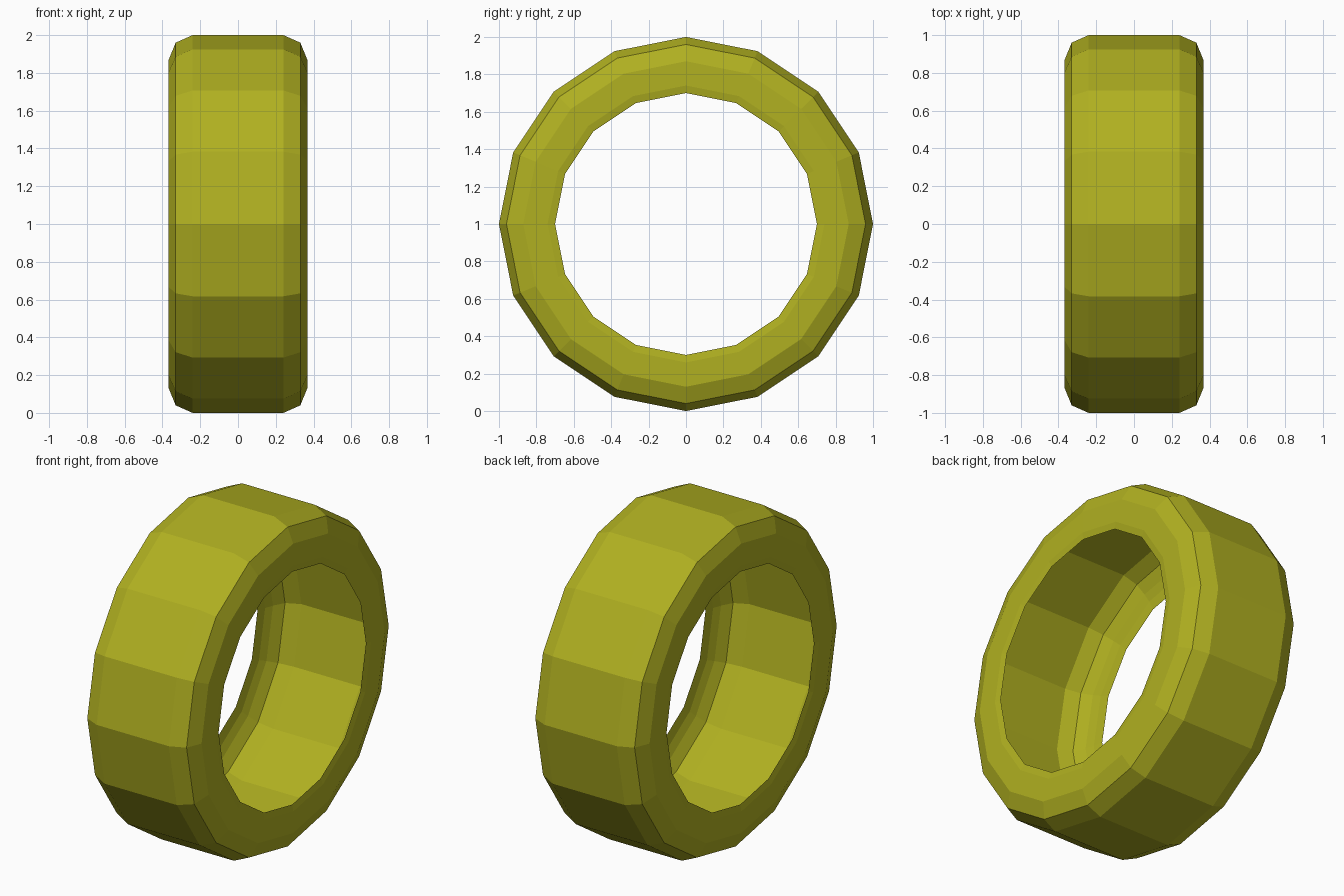
import bpy, bmesh, math

if "Cube" in bpy.data.objects:
    bpy.data.objects.remove(bpy.data.objects["Cube"])

SIDES = 16
CENTRE_Z = 1.0

# Half cross-section (x, radius): outer tread, sidewall, thin lip, then hollow inside
half = [(0.24, 1.0), (0.33, 0.96), (0.367, 0.87), (0.368, 0.74), (0.361, 0.70),
        (0.352, 0.76), (0.335, 0.81), (0.30, 0.875), (0.22, 0.915)]
profile = half + [(-x, r) for x, r in reversed(half)]

# Revolve the closed cross-section around the x axis
bm = bmesh.new()
rings = []
for i in range(SIDES):
    a = 2 * math.pi * i / SIDES
    rings.append([bm.verts.new((x, r * math.cos(a), CENTRE_Z + r * math.sin(a)))
                  for x, r in profile])
n = len(profile)
for i in range(SIDES):
    p, q = rings[i], rings[(i + 1) % SIDES]
    for j in range(n):
        k = (j + 1) % n
        bm.faces.new((p[j], p[k], q[k], q[j]))
bmesh.ops.recalc_face_normals(bm, faces=bm.faces)

mesh = bpy.data.meshes.new("tire")
bm.to_mesh(mesh)
bm.free()

# Single olive colour, flat faces
mat = bpy.data.materials.new("olive yellow")
mat.diffuse_color = (0.435, 0.435, 0.015, 1)
mat.use_nodes = True
mat.node_tree.nodes["Principled BSDF"].inputs["Base Color"].default_value = mat.diffuse_color
mesh.materials.append(mat)
tire = bpy.data.objects.new("tire", mesh)
bpy.context.collection.objects.link(tire)
